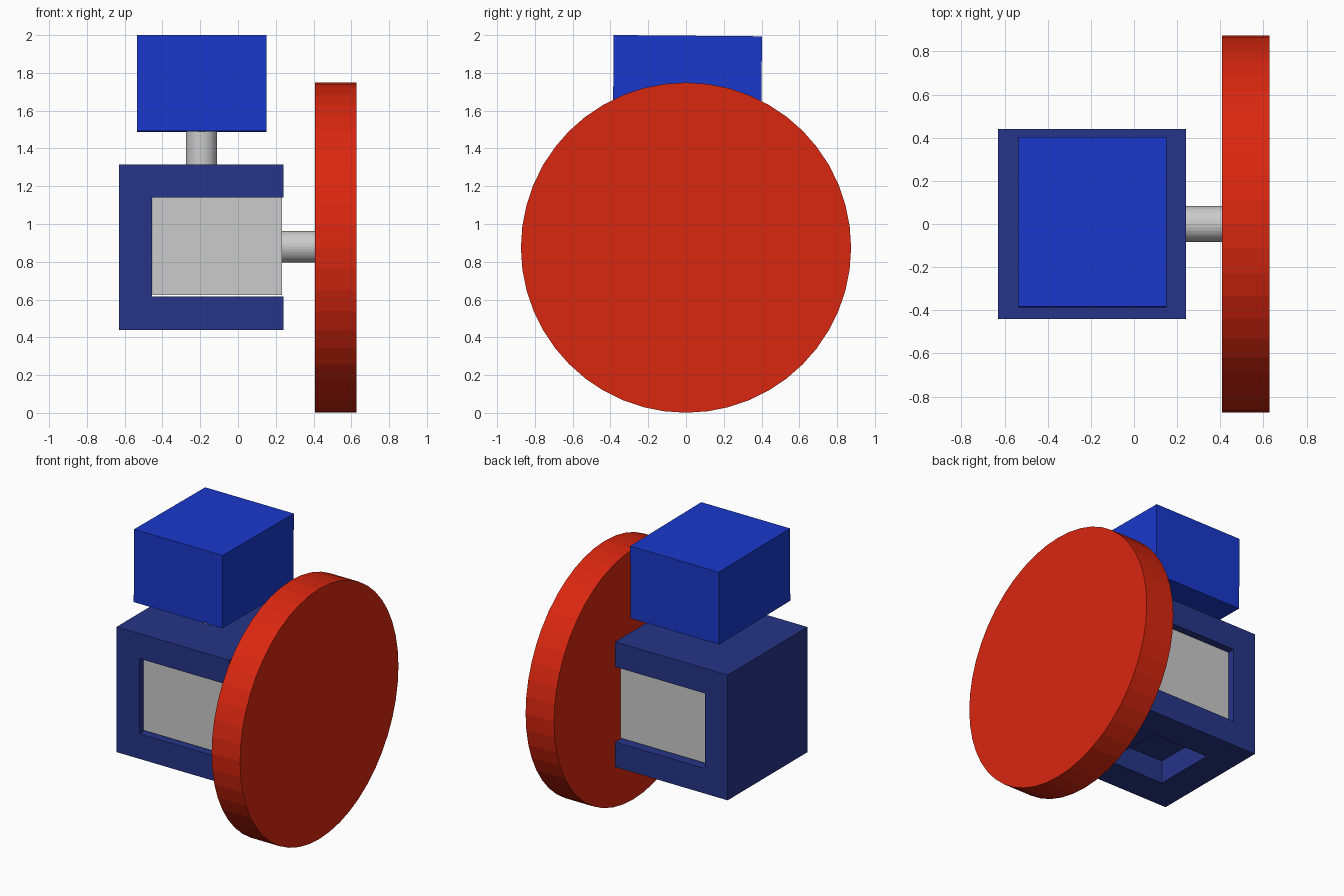
import bpy, bmesh
from math import pi, radians

if "Cube" in bpy.data.objects:
    bpy.data.objects.remove(bpy.data.objects["Cube"])


def paint(obj, name, color):
    mat = bpy.data.materials.get(name) or bpy.data.materials.new(name)
    mat.diffuse_color = (*color, 1)
    mat.use_nodes = True
    mat.node_tree.nodes["Principled BSDF"].inputs["Base Color"].default_value = mat.diffuse_color
    obj.data.materials.append(mat)


def box(name, lo, hi):
    mesh = bpy.data.meshes.new(name)
    bm = bmesh.new()
    bmesh.ops.create_cube(bm, size=1)
    for v in bm.verts:
        v.co = [v.co[i] * (hi[i] - lo[i]) for i in range(3)]
    bm.to_mesh(mesh)
    bm.free()
    obj = bpy.data.objects.new(name, mesh)
    obj.location = [(lo[i] + hi[i]) / 2 for i in range(3)]
    bpy.context.collection.objects.link(obj)
    return obj


def cylinder(name, radius, depth, loc, along_x, sides):
    bpy.ops.mesh.primitive_cylinder_add(
        vertices=sides, radius=radius, depth=depth, location=loc,
        rotation=(0, pi / 2 if along_x else 0, 0))
    obj = bpy.context.object
    obj.name = name
    return obj


BRACKET = (0.02, 0.035, 0.25)
BLUE = (0.01, 0.04, 0.6)
RED = (0.7, 0.02, 0.005)

# C-shaped bracket: side profile extruded along y
profile = [(-0.63, 0.44), (0.24, 0.44), (0.24, 0.615), (-0.455, 0.615),
           (-0.455, 1.14), (0.24, 1.14), (0.24, 1.315), (-0.63, 1.315)]
mesh = bpy.data.meshes.new("bracket")
bm = bmesh.new()
face = bm.faces.new([bm.verts.new((x, -0.44, z)) for x, z in profile])
ext = bmesh.ops.extrude_face_region(bm, geom=[face])
bmesh.ops.translate(bm, vec=(0, 0.88, 0),
                    verts=[g for g in ext["geom"] if isinstance(g, bmesh.types.BMVert)])
bmesh.ops.recalc_face_normals(bm, faces=bm.faces)
bm.to_mesh(mesh)
bm.free()
bracket = bpy.data.objects.new("bracket", mesh)
bpy.context.collection.objects.link(bracket)
paint(bracket, "bracket_blue", BRACKET)

# Square pocket in the underside of the bracket
cutter = box("pocket_cutter", (-0.415, -0.22, 0.3), (0.025, 0.22, 0.6))
cutter.hide_render = True
cutter.hide_set(True)
cut = bracket.modifiers.new("pocket", 'BOOLEAN')
cut.object = cutter
cut.operation = 'DIFFERENCE'
cut.solver = 'EXACT'

# Drive motor in the bracket, with its axle
box("drive_motor", (-0.452, -0.4, 0.625), (0.232, 0.39, 1.139))
cylinder("wheel_axle", 0.083, 0.2, (0.33, 0, 0.88), True, 32)

# Steering motor above, very slightly tilted, with its shaft
steer = box("steering_motor", (-0.535, -0.385, 1.49), (0.15, 0.4, 1.997))
steer.rotation_euler.x = radians(-0.5)
paint(steer, "motor_blue", BLUE)
cylinder("steering_shaft", 0.083, 0.2, (-0.193, 0, 1.405), False, 32)

# Wheel
wheel = cylinder("wheel", 0.874, 0.22, (0.518, 0, 0.875), True, 48)
paint(wheel, "wheel_red", RED)
